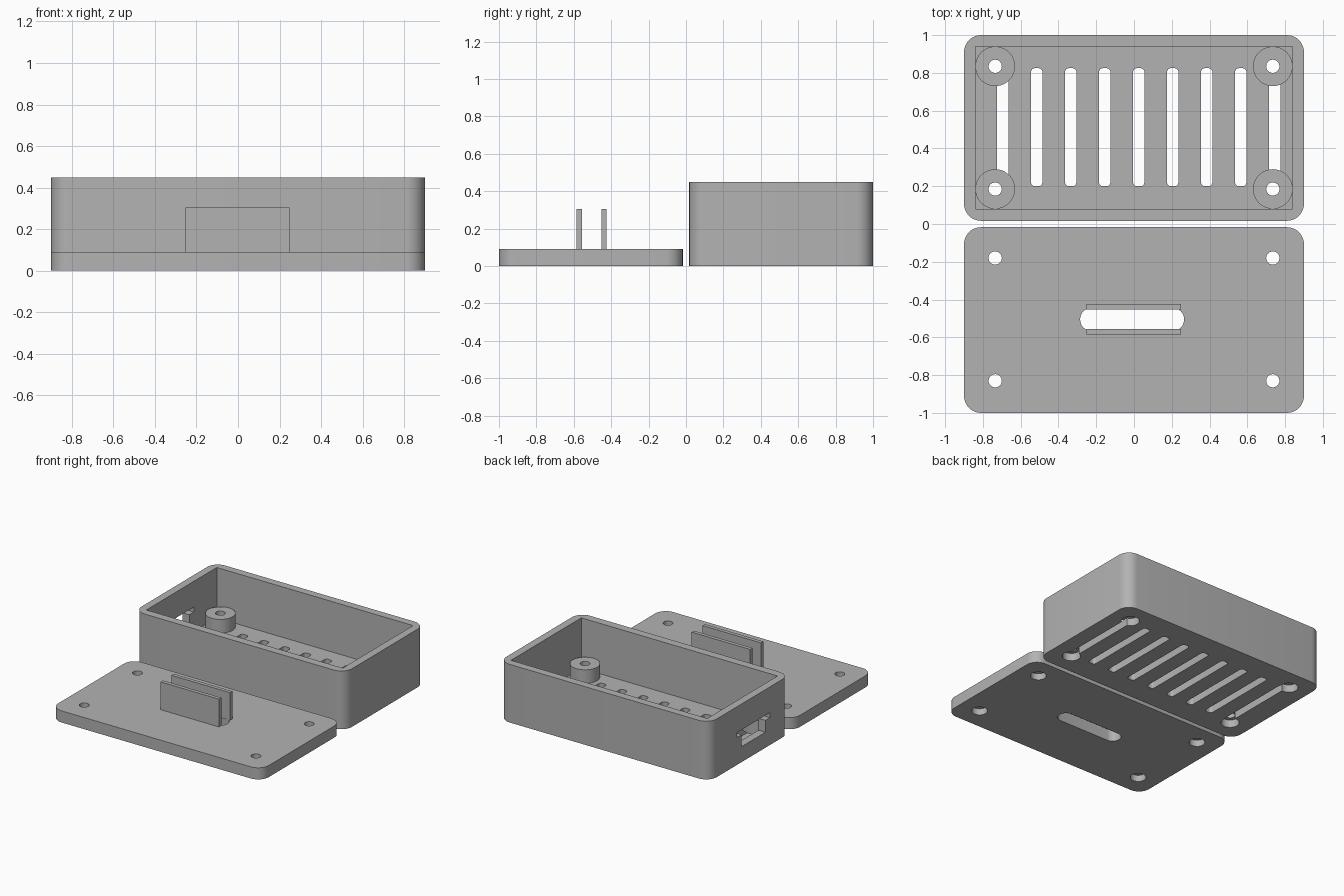
import bpy, bmesh, math
from mathutils import Matrix

if "Cube" in bpy.data.objects:
    bpy.data.objects.remove(bpy.data.objects["Cube"])

grey = bpy.data.materials.new("matte_grey")
grey.diffuse_color = (0.45, 0.45, 0.45, 1)
grey.use_nodes = True
grey.node_tree.nodes["Principled BSDF"].inputs["Base Color"].default_value = grey.diffuse_color

GAP, WALL, FLOOR, LID = 0.017, 0.06, 0.06, 0.09
HEIGHT, BOSS_TOP = 0.45, 0.165
SCREW_X, SCREW_Y = 0.735, (0.185, 0.835)


def prism(name, x0, x1, y0, y1, z0, z1, r=0.0, seg=8):
    """Upright block with optional rounded vertical corners."""
    pts = []
    if r:
        corners = [(x1 - r, y1 - r), (x0 + r, y1 - r), (x0 + r, y0 + r), (x1 - r, y0 + r)]
        for q, (cx, cy) in enumerate(corners):
            for i in range(seg + 1):
                a = math.pi / 2 * (q + i / seg)
                pts.append((cx + r * math.cos(a), cy + r * math.sin(a)))
    else:
        pts = [(x1, y1), (x0, y1), (x0, y0), (x1, y0)]
    bm = bmesh.new()
    face = bm.faces.new([bm.verts.new((x, y, z0)) for x, y in pts])
    ext = bmesh.ops.extrude_face_region(bm, geom=[face])
    top = [v for v in ext["geom"] if isinstance(v, bmesh.types.BMVert)]
    bmesh.ops.translate(bm, vec=(0, 0, z1 - z0), verts=top)
    bmesh.ops.remove_doubles(bm, verts=bm.verts, dist=1e-5)
    return finish(name, bm)


def cylinder(name, x, y, r, z0, z1, seg=32):
    bm = bmesh.new()
    bmesh.ops.create_cone(bm, cap_ends=True, segments=seg, radius1=r, radius2=r,
                          depth=z1 - z0, matrix=Matrix.Translation((x, y, (z0 + z1) / 2)))
    return finish(name, bm)


def finish(name, bm):
    bmesh.ops.recalc_face_normals(bm, faces=bm.faces)
    mesh = bpy.data.meshes.new(name)
    bm.to_mesh(mesh)
    bm.free()
    mesh.materials.append(grey)
    ob = bpy.data.objects.new(name, mesh)
    bpy.context.collection.objects.link(ob)
    return ob


def cut(ob, cutters):
    """Subtract the cutters from the part and remove them."""
    for c in cutters:
        m = ob.modifiers.new("cut", 'BOOLEAN')
        m.operation, m.solver, m.object = 'DIFFERENCE', 'EXACT', c
    smooth(ob)
    for c in cutters:
        bpy.data.objects.remove(c)


def smooth(ob):
    """Bake the modifiers, then smooth the round surfaces only."""
    bpy.ops.object.select_all(action='DESELECT')
    ob.select_set(True)
    bpy.context.view_layer.objects.active = ob
    for m in list(ob.modifiers):
        bpy.ops.object.modifier_apply(modifier=m.name)
    bpy.ops.object.shade_smooth_by_angle(angle=math.radians(30))


screws = [(sx * SCREW_X, y) for sx in (-1, 1) for y in SCREW_Y]

# Open case with square-cornered cavity
case = prism("case", -0.9, 0.9, GAP, 1, 0, HEIGHT, r=0.09)
cutters = [prism("cavity", -0.9 + WALL, 0.9 - WALL, 0.08, 0.94, FLOOR, 0.6)]
# Vent slots in the floor
for i in range(9):
    x = 0.025 + 0.18 * (i - 4)
    cutters.append(prism("vent", x - 0.03, x + 0.03, 0.2, 0.825, -0.1, FLOOR + 0.05, r=0.02, seg=4))
# Stepped port opening in the left wall
cutters.append(prism("port", -1, -0.8, 0.315, 0.605, 0.12, 0.23))
cutters.append(prism("port_ledge", -1, -0.8, 0.26, 0.66, 0.212, 0.25))
# Screw head recesses under the floor
cutters += [cylinder("recess", x, y, 0.065, -0.1, FLOOR + 0.02) for x, y in screws]
cut(case, cutters)

# Screw bosses standing on the floor
for x, y in screws:
    boss = cylinder("screw_boss", x, y, 0.105, FLOOR, BOSS_TOP, 48)
    cut(boss, [cylinder("hole", x, y, 0.035, -0.1, 0.5)])

# Lid lying in front, with counterbored screw holes and a cable slot
lid = prism("lid", -0.9, 0.9, -1, -GAP, 0, LID, r=0.09)
cutters = [prism("slot", -0.285, 0.265, -0.565, -0.445, -0.1, 0.2, r=0.058)]
for x, y in screws:
    cutters.append(cylinder("hole", x, y - 1.015, 0.035, -0.1, 0.2))
    cutters.append(cylinder("counterbore", x, y - 1.015, 0.056, -0.1, 0.05))
cut(lid, cutters)

# Pair of upright guide plates beside the slot
for y in (-0.586, -0.453):
    prism("guide_plate", -0.252, 0.248, y, y + 0.029, LID, 0.305)
